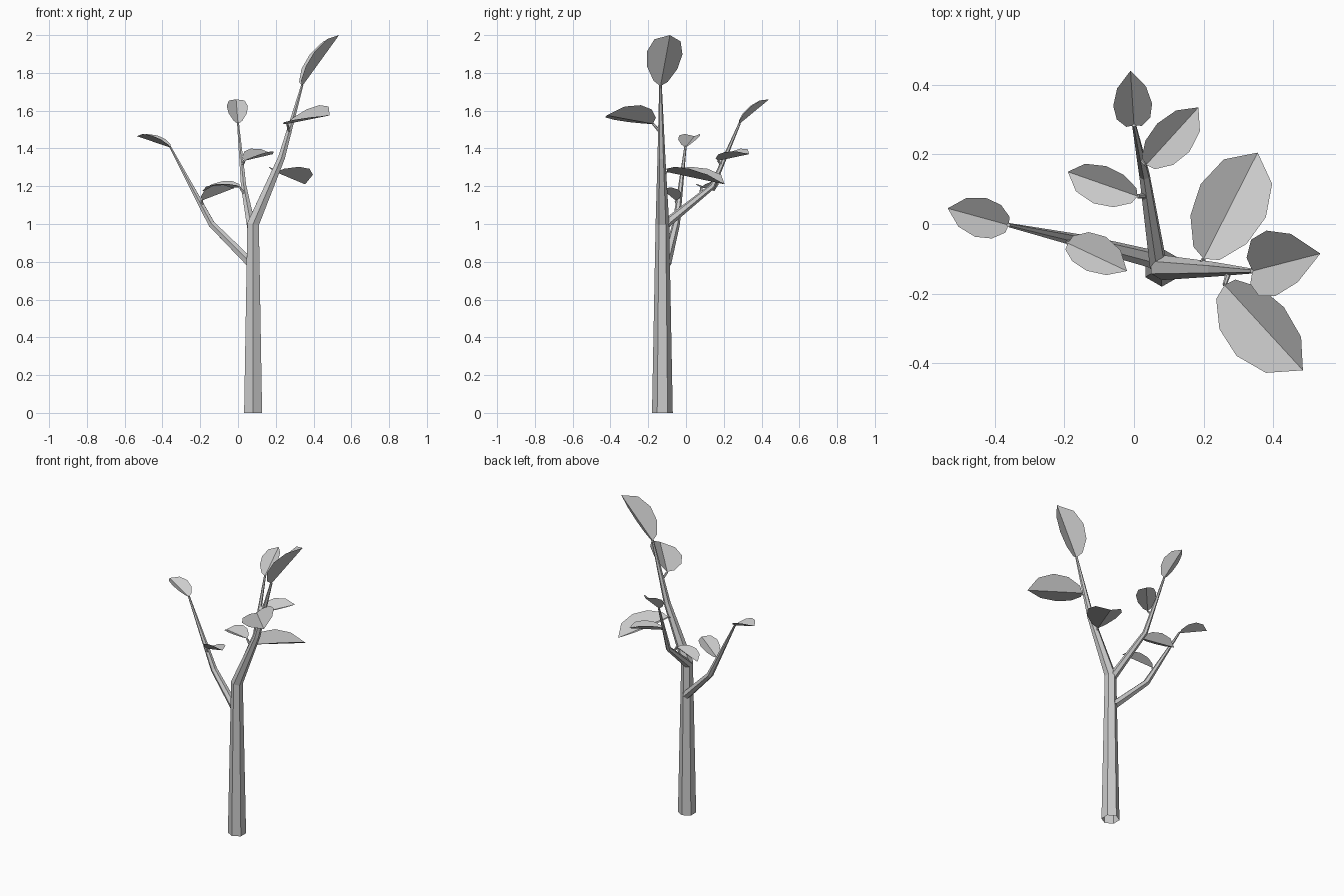
import bpy
import math
from mathutils import Vector

if "Cube" in bpy.data.objects:
    bpy.data.objects.remove(bpy.data.objects["Cube"])


def make_object(name, verts, faces):
    mesh = bpy.data.meshes.new(name)
    mesh.from_pydata([tuple(v) for v in verts], [], faces)
    mesh.update()
    obj = bpy.data.objects.new(name, mesh)
    bpy.context.collection.objects.link(obj)
    return obj


def tube(name, path, radii, sides=6):
    """Tapered flat-sided limb along a path."""
    pts = [Vector(p) for p in path]
    verts, faces = [], []
    for i, (p, r) in enumerate(zip(pts, radii)):
        into = (p - pts[i - 1]).normalized() if i else Vector()
        out = (pts[i + 1] - p).normalized() if i < len(pts) - 1 else Vector()
        t = (into + out).normalized()
        u = Vector((0, 1, 0))
        u = (u - t * u.dot(t)).normalized()
        v = t.cross(u)
        for k in range(sides):
            a = 2 * math.pi * k / sides
            verts.append(p + (u * math.cos(a) + v * math.sin(a)) * r)
    for i in range(len(pts) - 1):
        for k in range(sides):
            n = (k + 1) % sides
            a, b = i * sides, (i + 1) * sides
            faces.append((a + k, a + n, b + n, b + k))
    faces.append(tuple(range((len(pts) - 1) * sides, len(pts) * sides)))
    return make_object(name, verts, faces)


# Half outline of a leaf: position along midrib, relative half width
OUTLINE = [(0.04, 0.4), (0.25, 0.86), (0.52, 1.0), (0.8, 0.74)]


def leaf(name, base, tip, half_width, cup, roll=0):
    """Cupped leaf fanned from the middle of a straight midrib."""
    base, tip = Vector(base), Vector(tip)
    d = tip - base
    s = d.cross(Vector((0, 0, 1))).normalized()
    n = s.cross(d).normalized()
    r = math.radians(roll)
    s, n = s * math.cos(r) + n * math.sin(r), n * math.cos(r) - s * math.sin(r)

    def edge(t, w, sign):
        return base + d * t + s * (sign * w * half_width) + n * (cup * w)

    rim = [base] + [edge(t, w, 1) for t, w in OUTLINE] + [tip]
    rim += [edge(t, w, -1) for t, w in reversed(OUTLINE)]
    c = len(rim)
    faces = [(c, i, (i + 1) % c) for i in range(c)]
    return make_object(name, rim + [base + d * 0.5], faces)


# Trunk and limbs
tube("trunk", [(0.08, -0.125, 0), (0.08, -0.125, 1.0), (0.23, -0.13, 1.35), (0.34, -0.135, 1.735)],
     [0.055, 0.036, 0.021, 0.007])
tube("left_branch", [(0.07, -0.105, 0.79), (-0.14, -0.052, 1.0), (-0.36, -0.003, 1.41)],
     [0.027, 0.02, 0.006])
tube("back_branch", [(0.07, -0.12, 0.99), (0.03, 0.14, 1.2), (0.0, 0.285, 1.535)],
     [0.026, 0.016, 0.006])

# Leaves at the limb tips
leaf("top_leaf", (0.34, -0.135, 1.73), (0.535, -0.085, 2.0), 0.095, 0.06, 8)
leaf("left_tip_leaf", (-0.36, -0.003, 1.405), (-0.535, 0.045, 1.465), 0.058, 0.034)
leaf("back_tip_leaf", (0.0, 0.283, 1.53), (-0.01, 0.44, 1.66), 0.056, 0.035)

# Side leaves: limb point, leaf base, leaf tip, half width, cup, roll
SIDE = [
    ((0.275, -0.13, 1.48), (0.26, -0.175, 1.53), (0.485, -0.42, 1.575), 0.105, 0.04, -22),
    ((0.19, -0.125, 1.26), (0.2, -0.1, 1.275), (0.355, 0.205, 1.21), 0.105, 0.052, 0),
    ((0.02, 0.19, 1.31), (0.035, 0.17, 1.335), (0.185, 0.335, 1.37), 0.062, 0.038, -8),
    ((0.035, 0.08, 1.155), (0.01, 0.08, 1.195), (-0.19, 0.15, 1.175), 0.057, 0.035, 8),
    ((-0.19, -0.04, 1.09), (-0.19, -0.055, 1.125), (-0.02, -0.135, 1.19), 0.057, 0.035, 12),
]
for i, (root, base, tip, w, cup, roll) in enumerate(SIDE, 1):
    tube(f"leaf_stem_{i}", [root, base], [0.009, 0.006])
    leaf(f"side_leaf_{i}", base, tip, w, cup, roll)
